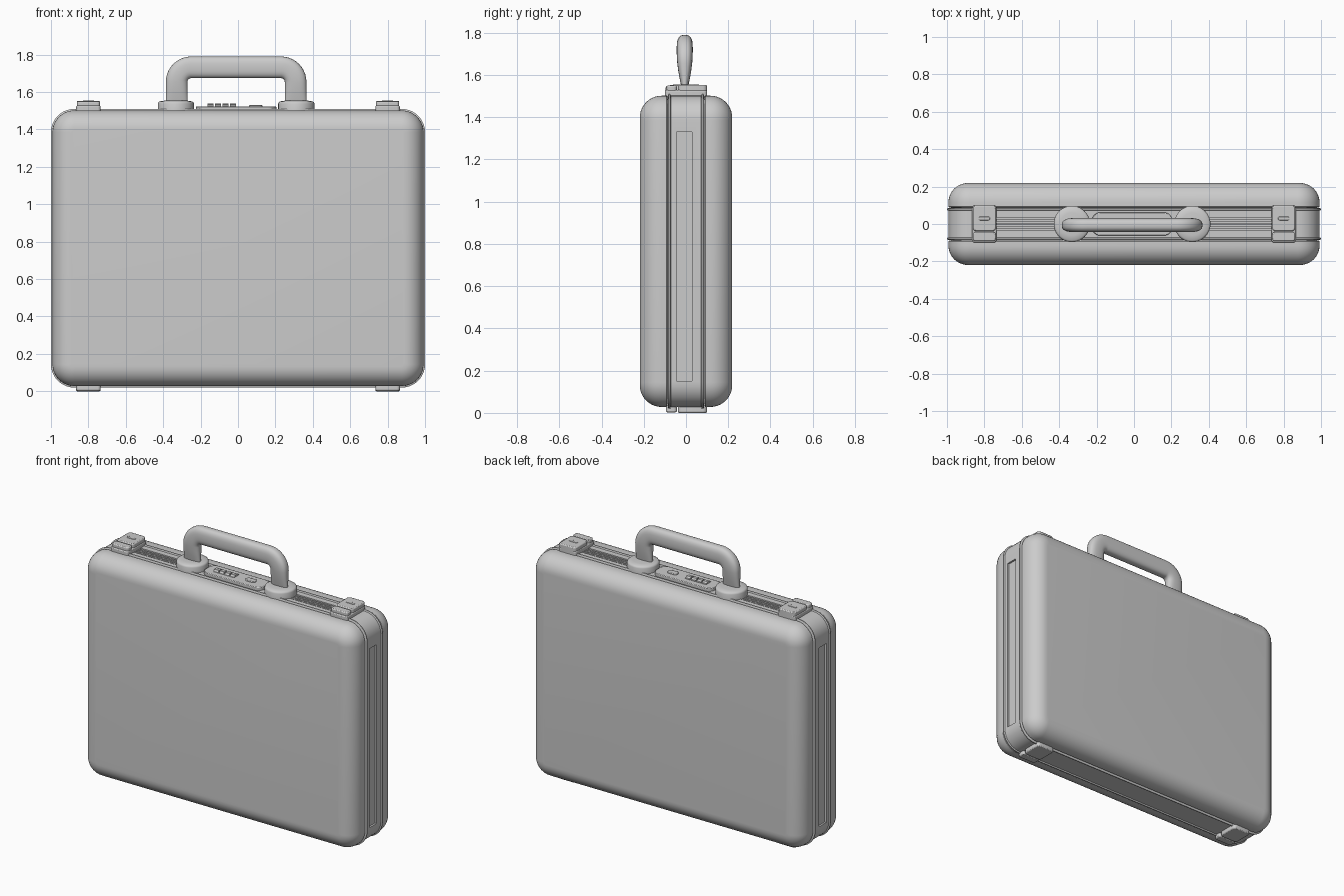
import bpy, bmesh, math
from mathutils import Vector

if "Cube" in bpy.data.objects:
    bpy.data.objects.remove(bpy.data.objects["Cube"])

Z0, Z1, HX, R = 0.02, 1.51, 1.0, 0.125   # outline of the case seen from the front


def make(name, rings, bevel=0.0):
    """Skin a list of equal-length point rings and cap both ends."""
    bm = bmesh.new()
    vs = [[bm.verts.new(p) for p in ring] for ring in rings]
    n = len(vs[0])
    for a, b in zip(vs, vs[1:]):
        for i in range(n):
            j = (i + 1) % n
            bm.faces.new((a[i], a[j], b[j], b[i]))
    bm.faces.new(vs[0][::-1])
    bm.faces.new(vs[-1])
    bmesh.ops.recalc_face_normals(bm, faces=bm.faces)
    me = bpy.data.meshes.new(name)
    bm.to_mesh(me)
    bm.free()
    ob = bpy.data.objects.new(name, me)
    bpy.context.collection.objects.link(ob)
    if bevel:
        m = ob.modifiers.new("bevel", 'BEVEL')
        m.width, m.segments = bevel, 2
    return ob


def smooth(ob, angle=35):
    bpy.ops.object.select_all(action='DESELECT')
    ob.select_set(True)
    bpy.context.view_layer.objects.active = ob
    bpy.ops.object.shade_smooth_by_angle(angle=math.radians(angle))
    return ob


def rounded(x0, x1, y0, y1, r, n=8):
    """2D rounded rectangle."""
    pts = []
    for k, (cx, cy) in enumerate([(x1 - r, y1 - r), (x0 + r, y1 - r),
                                  (x0 + r, y0 + r), (x1 - r, y0 + r)]):
        for i in range(n + 1):
            a = math.pi / 2 * (k + i / n)
            pts.append((cx + r * math.cos(a), cy + r * math.sin(a)))
    return pts


def case_ring(y, d):
    """Case outline at depth y, inset by d."""
    return [(x, y, z) for x, z in
            rounded(-HX + d, HX - d, Z0 + d, Z1 - d, max(R - d, 0.02), 10)]


def slab(name, x0, x1, y0, y1, z0, z1, r=0.015, bevel=0.006, n=4):
    """Upright rounded slab with softened edges."""
    rings = [[(x, y, z) for x, y in rounded(x0, x1, y0, y1, r, n)] for z in (z0, z1)]
    ob = make(name, rings)
    if bevel:
        m = ob.modifiers.new("bevel", 'BEVEL')
        m.width, m.segments, m.limit_method = bevel, 2, 'ANGLE'
    return smooth(ob)


# two half shells with a large rolled edge
for s, side in ((-1, "front"), (1, "back")):
    prof = [(0.085, 0.03), (0.089, 0.012), (0.093, 0.008)]
    for i in range(11):
        a = math.pi / 2 * i / 10
        prof.append((0.115 + 0.104 * math.sin(a), 0.008 + 0.104 * (1 - math.cos(a))))
    smooth(make(side + "_shell", [case_ring(s * y, d) for y, d in prof]))

# middle frame with a raised bead along each edge
half = [(0.086, 0.03), (0.084, 0.003), (0.082, 0.0), (0.076, 0.0), (0.074, 0.002), (0.072, 0.008)]
prof = [(-y, d) for y, d in half] + [(y, d) for y, d in half[::-1]]
frame = make("frame", [case_ring(y, d) for y, d in prof])

# shallow channels cut in the frame sides and top
cuts = []
for s in (-1, 1):
    cuts.append(((s * 1.0, -0.008, 0.74), (0.04, 0.075, 1.18)))
    cuts.append(((s * 0.54, 0.0, 1.51), (0.42, 0.07, 0.04)))
for c, d in cuts:
    bpy.ops.mesh.primitive_cube_add(size=1, location=c)
    cutter = bpy.context.object
    cutter.scale = d
    cutter.hide_render = True
    m = frame.modifiers.new("channel", 'BOOLEAN')
    m.operation, m.solver, m.object = 'DIFFERENCE', 'EXACT', cutter
    bpy.context.view_layer.objects.active = frame
    bpy.ops.object.modifier_apply(modifier=m.name)
    bpy.data.objects.remove(cutter)
smooth(frame)

# slide rails lying in the top channels, latches and feet
for s, side in ((-1, "left"), (1, "right")):
    for k in (-1, 0, 1):
        slab(f"{side}_rail_{k + 2}", s * 0.54 - 0.205, s * 0.54 + 0.205,
             k * 0.02 - 0.006, k * 0.02 + 0.006, 1.485, 1.499, 0.003, 0, 2)
    a, b = s * 0.8 - 0.065, s * 0.8 + 0.065
    slab(side + "_latch_plate", a, b, -0.1, 0.1, 1.495, 1.528)
    slab(side + "_latch_lever", a + 0.003, b - 0.003, -0.038, 0.1, 1.515, 1.553, 0.02)
    slab(side + "_latch_catch", a + 0.003, b - 0.003, -0.092, -0.043, 1.515, 1.55)
    slab(side + "_latch_button", s * 0.8 - 0.03, s * 0.8 + 0.03, 0.02, 0.04, 1.545, 1.556, 0.008, 0.002)
    slab(side + "_foot", a, b, -0.038, 0.1, 0.0, 0.035, 0.02)
    slab(side + "_foot_catch", a, b, -0.095, -0.043, 0.003, 0.035)

# combination lock plate and its ribbed dials
slab("lock_plate", -0.225, 0.205, -0.062, 0.062, 1.495, 1.523, 0.045, 0.004, 8)
for i in range(4):
    cx = -0.147 + i * 0.04
    pts = []
    for k in range(40):
        a = 2 * math.pi * k / 40
        r = 0.03 if k % 4 < 2 else 0.027
        pts.append((r * math.cos(a), r * math.sin(a)))
    make(f"dial_{i + 1}", [[(cx + dx, u, 1.508 + v) for u, v in pts] for dx in (-0.016, 0.016)])
slab("lock_slider", 0.06, 0.13, -0.02, 0.02, 1.51, 1.53, 0.015, 0.003)

# round handle mounts
for s, side in ((-1, "left"), (1, "right")):
    cx = -0.01 + s * 0.322
    rings = []
    for r, z in ((0.097, 1.49), (0.097, 1.538), (0.094, 1.545), (0.087, 1.55), (0.06, 1.554)):
        rings.append([(cx + r * math.cos(2 * math.pi * k / 40),
                       r * math.sin(2 * math.pi * k / 40), z) for k in range(40)])
    smooth(make(side + "_handle_mount", rings))

# handle: flattened section swept up, across and down, thinning toward the mounts
X, ZT, RB = 0.318, 1.732, 0.078
path = [(-X, z) for z in (1.53, 1.56, 1.59, 1.62)]
for i in range(11):
    a = math.pi - math.pi / 2 * i / 10
    path.append((-X + RB + RB * math.cos(a), ZT - RB + RB * math.sin(a)))
path += [(-x, z) for x, z in path[::-1]]
rings = []
for i, (x, z) in enumerate(path):
    p, q = Vector(path[max(i - 1, 0)]), Vector(path[min(i + 1, len(path) - 1)])
    t = (q - p).normalized()
    nx, nz = -t.y, t.x
    w = 0.013 + 0.025 * math.sin(math.pi / 2 * min((z - 1.53) / 0.18, 1))
    ring = []
    for k in range(28):
        a = 2 * math.pi * k / 28
        c, s = math.cos(a), math.sin(a)
        u = 0.058 * math.copysign(abs(c) ** 0.75, c)
        v = w * math.copysign(abs(s) ** 0.75, s)
        ring.append((x + nx * u - 0.01, v - 0.006, z + nz * u))
    rings.append(ring)
smooth(make("handle", rings), 50)
